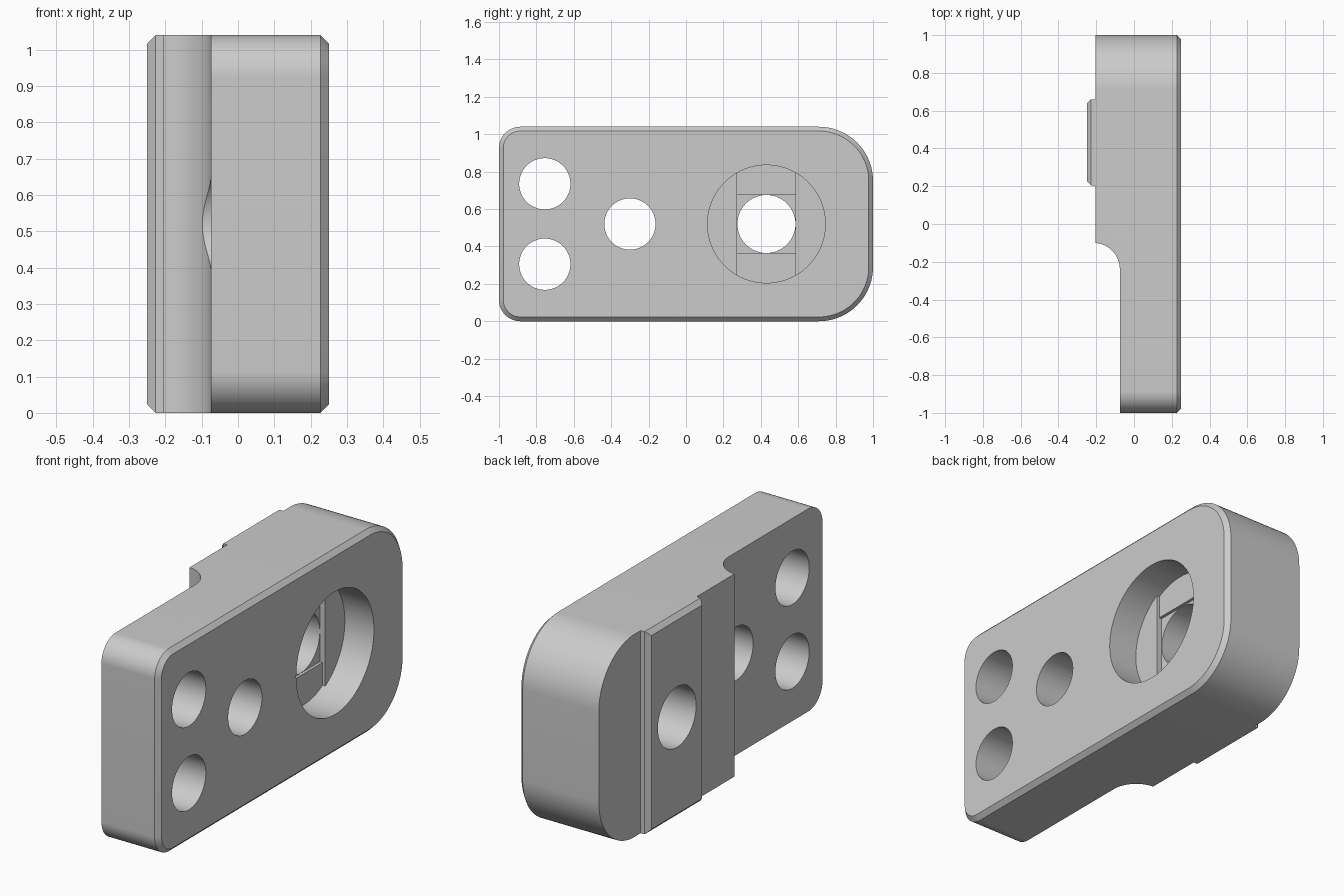
import bpy, bmesh, math

if "Cube" in bpy.data.objects:
    bpy.data.objects.remove(bpy.data.objects["Cube"])

HEIGHT = 1.04
BACK, FACE, THIN, RIB = -0.205, 0.25, -0.075, -0.25   # x planes
CHAMFER = 0.023
BORE_Y, BORE_Z = 0.43, HEIGHT / 2
BORE_R, BOLT_R, HOLE_R = 0.315, 0.156, 0.137
FLOOR, STEP = 0.085, 0.015

grey = bpy.data.materials.new("matte grey")
grey.use_nodes = True
grey.diffuse_color = (0.6, 0.6, 0.6, 1)
grey.node_tree.nodes["Principled BSDF"].inputs["Base Color"].default_value = (0.6, 0.6, 0.6, 1)


def arc(cx, cy, r, start, end, n=24):
    """Points along an arc, angles in degrees."""
    angles = [math.radians(start + (end - start) * i / n) for i in range(n + 1)]
    return [(cx + r * math.cos(a), cy + r * math.sin(a)) for a in angles]


def circle(cy, cz, r):
    return arc(cy, cz, r, 0, 360, 96)[:-1]


def loft(name, rings):
    """Solid through matching rings of 3D points, capped at both ends."""
    bm = bmesh.new()
    loops = [[bm.verts.new(p) for p in ring] for ring in rings]
    n = len(loops[0])
    for a, b in zip(loops, loops[1:]):
        for i in range(n):
            j = (i + 1) % n
            bm.faces.new((a[i], a[j], b[j], b[i]))
    bm.faces.new(loops[0])
    bm.faces.new(loops[-1])
    bmesh.ops.recalc_face_normals(bm, faces=bm.faces)
    mesh = bpy.data.meshes.new(name)
    bm.to_mesh(mesh)
    bm.free()
    mesh.materials.append(grey)
    obj = bpy.data.objects.new(name, mesh)
    bpy.context.collection.objects.link(obj)
    return obj


def along_x(name, *sections):
    """Loft of (x, yz outline) sections."""
    return loft(name, [[(x, y, z) for y, z in pts] for x, pts in sections])


def activate(obj):
    bpy.ops.object.select_all(action='DESELECT')
    obj.select_set(True)
    bpy.context.view_layer.objects.active = obj


def cut(target, cutter):
    activate(target)
    mod = target.modifiers.new("cut", 'BOOLEAN')
    mod.operation, mod.solver, mod.object = 'DIFFERENCE', 'EXACT', cutter
    bpy.ops.object.modifier_apply(modifier=mod.name)


def body_outline(inset):
    """Rounded rectangle with small corners in front, large ones behind."""
    pts = []
    for sy, sz, r, start in ((1, 1, 0.29, 0), (-1, 1, 0.115, 90),
                             (-1, -1, 0.115, 180), (1, -1, 0.29, 270)):
        pts += arc(sy * (1 - r), HEIGHT / 2 + sz * (HEIGHT / 2 - r),
                   r - inset, start, start + 90)
    return pts


def rib_outline(inset):
    y0, y1, z0, z1 = 0.205 + inset, 0.66 - inset, inset, HEIGHT - inset
    return [(y0, z0), (y1, z0), (y1, z1), (y0, z1)]


# Main block with a chamfered face, and the raised rib on its other side
body = along_x("body", (BACK, body_outline(0)), (FACE - CHAMFER, body_outline(0)),
               (FACE, body_outline(CHAMFER)))
rib = along_x("guide_rib", (BACK, rib_outline(0)), (RIB + CHAMFER, rib_outline(0)),
              (RIB, rib_outline(CHAMFER)))

# Relief that thins the front end, ending in a concave fillet
r = 0.14
profile = arc(THIN - r, -0.24, r, 0, 86) + [(BACK - 0.1, -0.1), (BACK - 0.1, -1.1), (THIN, -1.1)]
cutters = [loft("relief_cutter", [[(x, y, z) for x, y in profile] for z in (-0.1, HEIGHT + 0.1)])]

# Plain through holes
for y, z in ((-0.755, 0.735), (-0.755, 0.305), (-0.3, HEIGHT / 2)):
    ring = circle(y, z, HOLE_R)
    cutters.append(along_x("hole_cutter", (-0.4, ring), (0.4, ring)))

# Counterbore stepping down through a slot and a square
ring = circle(BORE_Y, BORE_Z, BORE_R)
cutters.append(along_x("bore_cutter", (FLOOR, ring), (0.4, ring)))
a = math.degrees(math.acos(BOLT_R / BORE_R))
slot = arc(BORE_Y, BORE_Z, BORE_R, a, 180 - a) + arc(BORE_Y, BORE_Z, BORE_R, 180 + a, 360 - a)
cutters.append(along_x("slot_cutter", (FLOOR - STEP, slot), (FLOOR + 0.05, slot)))
square = [(BORE_Y + sy * BOLT_R, BORE_Z + sz * BOLT_R)
          for sy, sz in ((1, 1), (-1, 1), (-1, -1), (1, -1))]
cutters.append(along_x("square_cutter", (FLOOR - 2 * STEP, square), (FLOOR + 0.05, square)))
ring = circle(BORE_Y, BORE_Z, BOLT_R - 0.001)
bolt = along_x("bolt_cutter", (-0.4, ring), (0.4, ring))
cutters.append(bolt)

for cutter in cutters:
    cut(body, cutter)
cut(rib, bolt)
for cutter in cutters:
    bpy.data.objects.remove(cutter)

for obj in (body, rib):
    activate(obj)
    bpy.ops.object.shade_smooth_by_angle(angle=math.radians(30))
